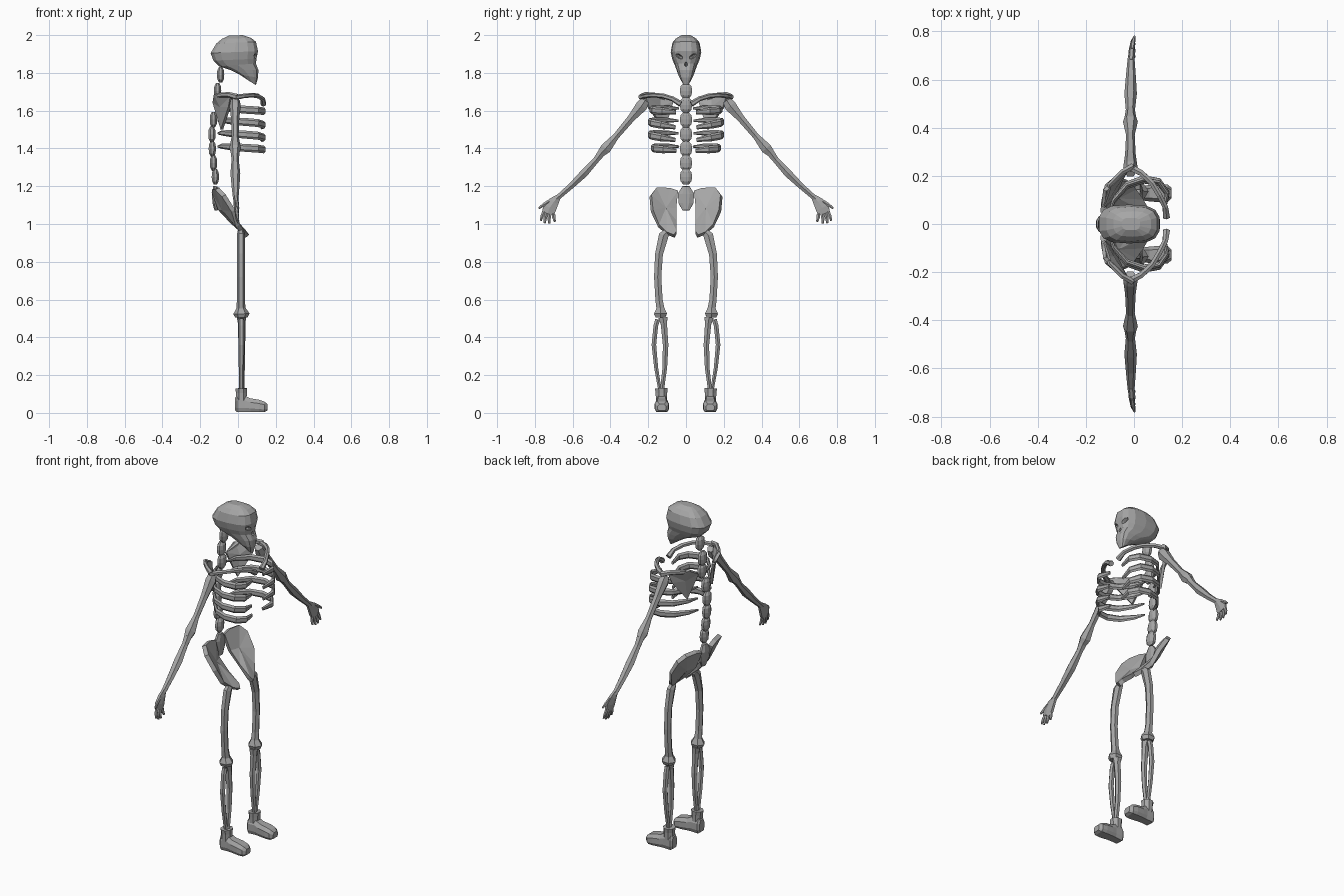
import bpy, bmesh, math
from mathutils import Vector

bone = bpy.data.materials.new("dark_bone")
bone.diffuse_color = (.38, .38, .38, 1)


def finish(name, bm, mirror=False, thick=0):
    bmesh.ops.recalc_face_normals(bm, faces=bm.faces)
    me = bpy.data.meshes.new(name)
    bm.to_mesh(me)
    bm.free()
    me.materials.append(bone)
    ob = bpy.data.objects.new(name, me)
    bpy.context.collection.objects.link(ob)
    if thick:
        m = ob.modifiers.new("thickness", 'SOLIDIFY')
        m.thickness, m.offset = thick, 0
    if mirror:
        m = ob.modifiers.new("mirror", 'MIRROR')
        m.use_axis = (False, True, False)
        m.use_mirror_merge = False
    return ob


def loft(name, rings, mirror=False):
    bm = bmesh.new()
    vs = [[bm.verts.new(p) for p in r] for r in rings]
    n = len(vs[0])
    for a, b in zip(vs, vs[1:]):
        for i in range(n):
            j = (i + 1) % n
            bm.faces.new((a[i], a[j], b[j], b[i]))
    bm.faces.new(vs[0])
    bm.faces.new(vs[-1])
    return finish(name, bm, mirror)


def tube(name, pts, radii, ref=(1, 0, 0), sides=6, mirror=True):
    """Bone along a path; each radius is (across, along the ref direction)."""
    pts = [Vector(p) for p in pts]
    rings = []
    for k, p in enumerate(pts):
        t = (pts[min(k + 1, len(pts) - 1)] - pts[max(k - 1, 0)]).normalized()
        s = t.cross(Vector(ref)).normalized()
        u = s.cross(t)
        ra, rb = radii[k]
        rings.append([p + s * ra * math.cos(a) + u * rb * math.sin(a)
                      for a in [2 * math.pi * (i + .5) / sides for i in range(sides)]])
    return loft(name, rings, mirror)


def plate(name, outline, centre, thick):
    bm = bmesh.new()
    c = bm.verts.new(centre)
    vs = [bm.verts.new(p) for p in outline]
    for i, v in enumerate(vs):
        bm.faces.new((c, v, vs[(i + 1) % len(vs)]))
    return finish(name, bm, True, thick)


# Skull: tilted rounded-box rings (back x, back z, front x, front z, half width)
rings = []
for xb, zb, xf, zf, w in [(.055, 1.76, .095, 1.735, .017), (.01, 1.79, .106, 1.775, .038),
                          (-.04, 1.815, .108, 1.815, .05), (-.10, 1.835, .095, 1.85, .06),
                          (-.13, 1.865, .098, 1.875, .072), (-.145, 1.905, .106, 1.915, .081),
                          (-.115, 1.955, .095, 1.965, .072), (-.085, 1.98, .07, 1.985, .053),
                          (-.05, 1.997, .025, 2.0, .026)]:
    ring = []
    for i in range(14):
        a = 2 * math.pi * (i + .5) / 14
        c, s = [math.copysign(abs(f) ** .68, f) for f in (math.cos(a), math.sin(a))]
        c /= math.cos(math.pi / 14) ** .68
        ring.append(((xb + xf) / 2 + (xf - xb) / 2 * c, w * s, (zb + zf) / 2 + (zf - zb) / 2 * c))
    rings.append(ring)
skull = loft("skull", rings)

# Slanted eye sockets and nose hole
bm = bmesh.new()
for y, z, sy, sz in [(.038, 1.888, .024, .014), (-.038, 1.888, .024, .014), (0, 1.845, .009, .014)]:
    new = bmesh.ops.create_icosphere(bm, subdivisions=1, radius=1)["verts"]
    for v in new:
        tilt = .4 * v.co.y * sy * (1 if y > 0 else -1 if y < 0 else 0)
        v.co = Vector((.1 + v.co.x * .028, y + v.co.y * sy, z + v.co.z * sz + tilt))
cutter = finish("socket_cutter", bm)
cutter.hide_render = True
cutter.hide_set(True)
m = skull.modifiers.new("sockets", 'BOOLEAN')
m.operation, m.object = 'DIFFERENCE', cutter

# Spine
for k, (x, z) in enumerate([(-.092, 1.79), (-.108, 1.705), (-.105, 1.63), (-.13, 1.552),
                            (-.138, 1.475), (-.136, 1.398), (-.13, 1.323), (-.12, 1.25)]):
    prof = [(-.042, .4), (-.024, .9), (0, 1), (.024, .9), (.042, .4)]
    tube(f"vertebra_{k}", [(x, 0, z + h) for h, _ in prof],
         [(.035 * r, .021 * r) for _, r in prof], sides=8, mirror=False)
tube("sacrum", [(-.12, 0, 1.20), (-.122, 0, 1.16), (-.12, 0, 1.11), (-.115, 0, 1.072)],
     [(.02, .012), (.047, .018), (.042, .016), (.02, .01)], sides=8, mirror=False)

# Ribs
for k, (z, w, drop) in enumerate([(1.602, .97, .01), (1.537, 1.02, .025), (1.47, 1.02, .025), (1.40, .93, .012)]):
    path = [(-.105, .04, .01), (-.085, .1, .012), (-.03, .165, .008), (.04, .19, .003),
            (.105, .178, -.1), (.138, .13, -.5), (.125, .055, -1)]
    tube(f"rib_{k}", [(x, y * w, z + (h if h > 0 else h * drop)) for x, y, h in path],
         [(.005, .006), (.009, .014), (.01, .019), (.01, .021), (.01, .021), (.01, .02), (.007, .011)],
         ref=(0, 0, 1))

# Shoulder girdle
tube("collarbone", [(.135, .028, 1.635), (.13, .07, 1.662), (.105, .12, 1.678), (.075, .17, 1.682),
                    (.03, .212, 1.678), (-.015, .235, 1.67)],
     [(.016, .016), (.013, .013), (.013, .013), (.013, .012), (.014, .012), (.016, .014)], ref=(0, 0, 1))
tube("shoulder_blade_spine", [(-.005, .24, 1.672), (-.05, .215, 1.685), (-.10, .165, 1.682), (-.125, .08, 1.65)],
     [(.014, .017), (.012, .014), (.011, .013), (.007, .009)], ref=(0, 0, 1))
plate("shoulder_blade", [(-.128, .07, 1.645), (-.122, .14, 1.688), (-.035, .22, 1.678), (-.045, .2, 1.62),
                         (-.085, .115, 1.5)], (-.09, .14, 1.62), .016)

# Arms
tube("upper_arm", [(-.015, .215, 1.655), (-.015, .235, 1.625), (-.015, .29, 1.56), (-.015, .37, 1.465),
                   (-.015, .425, 1.40), (-.015, .45, 1.375)],
     [(.026, .024), (.036, .03), (.023, .022), (.019, .018), (.033, .031), (.024, .022)])
tube("forearm", [(-.015, .445, 1.38), (-.015, .475, 1.34), (-.014, .54, 1.268), (-.013, .61, 1.2), (-.012, .69, 1.13)],
     [(.024, .024), (.019, .019), (.024, .026), (.018, .021), (.015, .014)])

# Hands
tube("palm", [(-.012, .675, 1.145), (-.01, .70, 1.117), (-.008, .722, 1.085), (-.006, .732, 1.055)],
     [(.016, .012), (.032, .014), (.042, .014), (.036, .01)])
for k, (y0, z0, y1, z1) in enumerate([(.725, 1.12, .779, 1.083), (.75, 1.068, .769, 1.018), (.738, 1.058, .748, 1.005),
                                      (.722, 1.052, .724, 1.003), (.702, 1.055, .694, 1.013)]):
    tube("thumb" if k == 0 else f"finger_{k}",
         [(-.007, y0, z0), (-.004, (y0 + y1) / 2 + .002, (z0 + z1) / 2), (.002, y1, z1)],
         [(.011, .009), (.010, .009), (.006, .005)])

# Pelvis
plate("hip_bone", [(-.128, .045, 1.172), (-.125, .09, 1.187), (-.11, .16, 1.187), (-.075, .188, 1.15),
                   (-.025, .18, 1.07), (.0, .145, .99), (.03, .10, .95), (.05, .062, .935), (.035, .05, .955),
                   (-.03, .056, 1.01), (-.095, .055, 1.08)], (-.075, .11, 1.08), .025)

# Legs
tube("thigh_bone", [(.015, .095, .965), (.015, .118, .94), (.015, .143, .84), (.015, .150, .72), (.015, .143, .60),
                    (.016, .136, .555), (.018, .135, .525), (.018, .135, .505)],
     [(.02, .017), (.03, .021), (.024, .021), (.022, .021), (.022, .021), (.024, .024), (.039, .043), (.03, .033)])
tube("shin_bone", [(.018, .122, .505), (.02, .117, .47), (.02, .108, .36), (.02, .112, .24), (.02, .127, .12)],
     [(.028, .024), (.019, .02), (.017, .018), (.014, .016), (.012, .014)])
tube("calf_bone", [(.018, .15, .495), (.018, .16, .46), (.018, .170, .36), (.018, .158, .24), (.018, .138, .12)],
     [(.015, .015), (.014, .016), (.014, .016), (.012, .014), (.01, .012)])

# Feet: rings along the foot (x, half width, bottom, top), with an ankle cuff
rings = []
for x, w, b, t in [(-.015, .022, .012, .08), (-.005, .031, .004, .09), (.04, .031, .006, .09), (.065, .034, .006, .077),
                   (.11, .038, .004, .07), (.14, .036, .004, .06), (.156, .022, .012, .046)]:
    rings.append([(x, .128 + w * a, b + (t - b) * h) for a, h in
                  [(-.75, 0), (.75, 0), (1, .25), (1, .7), (.6, 1), (-.6, 1), (-1, .7), (-1, .25)]])
loft("foot", rings, True)
tube("ankle_cuff", [(.018, .13, .06), (.018, .13, .105), (.017, .131, .13)],
     [(.032, .03), (.033, .031), (.036, .034)], sides=8)
